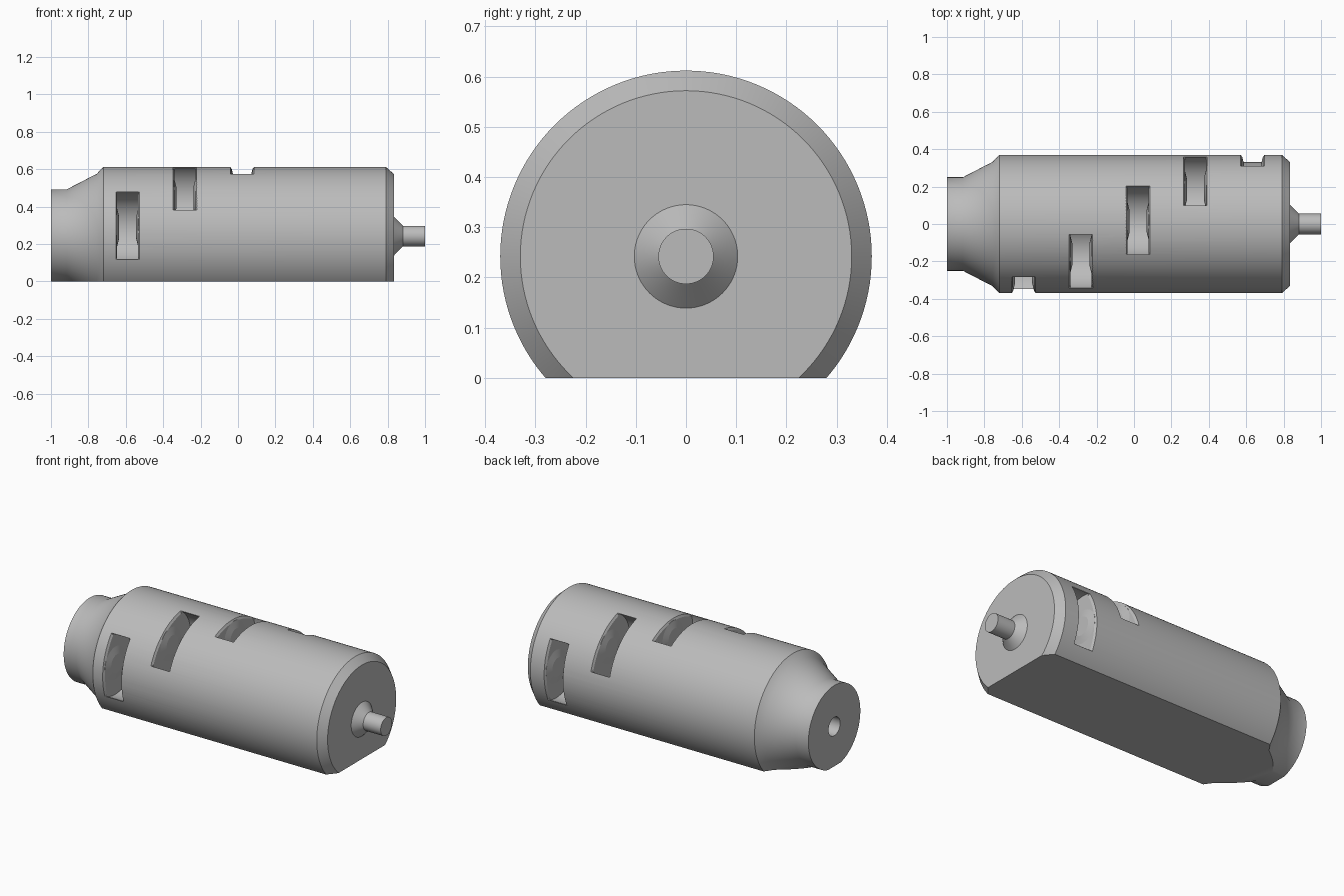
import bpy, bmesh, math
from math import sin, cos, radians, pi

cube = bpy.data.objects.get("Cube")
if cube:
    bpy.data.objects.remove(cube, do_unlink=True)

AXIS_Z = 0.242
BODY_R = 0.37

grey = bpy.data.materials.new("plain_grey")
grey.use_nodes = True
grey.diffuse_color = (0.5, 0.5, 0.5, 1)
grey.node_tree.nodes["Principled BSDF"].inputs["Base Color"].default_value = (0.5, 0.5, 0.5, 1)


def finish(name, bm):
    bmesh.ops.recalc_face_normals(bm, faces=bm.faces)
    mesh = bpy.data.meshes.new(name)
    bm.to_mesh(mesh)
    bm.free()
    mesh.materials.append(grey)
    obj = bpy.data.objects.new(name, mesh)
    bpy.context.collection.objects.link(obj)
    return obj


def revolve(name, profile, y=0.0, z=AXIS_Z, sides=96):
    """Closed solid turned around a line parallel to x; profile is (x, radius)."""
    bm = bmesh.new()
    rings = []
    for x, r in profile:
        rings.append([bm.verts.new((x, y + r * cos(2 * pi * i / sides), z + r * sin(2 * pi * i / sides)))
                      for i in range(sides)])
    for a, b in zip(rings, rings[1:]):
        for i in range(sides):
            j = (i + 1) % sides
            bm.faces.new((a[i], a[j], b[j], b[i]))
    bm.faces.new(rings[0])
    bm.faces.new(rings[-1])
    return finish(name, bm)


def rim_cutter(x, angle, steps=24):
    """Curved tapered strip that chamfers the mouth of a pocket."""
    bm = bmesh.new()
    rows = []
    for i in range(steps + 1):
        t = 2 * i / steps - 1
        row = []
        for side, r, half_w, half_a in ((-1, 0.357, 0.056, 28.5), (1, 0.357, 0.056, 28.5),
                                        (1, 0.385, 0.072, 31), (-1, 0.385, 0.072, 31)):
            a = radians(angle + t * half_a)
            row.append(bm.verts.new((x + side * half_w, r * cos(a), AXIS_Z + r * sin(a))))
        rows.append(row)
    for a, b in zip(rows, rows[1:]):
        for i in range(4):
            j = (i + 1) % 4
            bm.faces.new((a[i], a[j], b[j], b[i]))
    bm.faces.new(rows[0])
    bm.faces.new(rows[-1])
    return finish("rim_cutter", bm)


def cut(target, cutter):
    cutter.hide_render = True
    mod = target.modifiers.new("cut", "BOOLEAN")
    mod.operation = "DIFFERENCE"
    mod.solver = "EXACT"
    mod.object = cutter
    bpy.context.view_layer.objects.active = target
    bpy.ops.object.modifier_apply(modifier=mod.name)
    bpy.data.objects.remove(cutter, do_unlink=True)


def smooth(obj, angle=28):
    bpy.ops.object.select_all(action="DESELECT")
    obj.select_set(True)
    bpy.context.view_layer.objects.active = obj
    bpy.ops.object.shade_smooth_by_angle(angle=radians(angle))


# Turned body: neck, shoulder, barrel, chamfered end, stub pin
body = revolve("body", [(-1, 0.25), (-0.915, 0.25), (-0.755, 0.333), (-0.72, BODY_R),
                        (0.79, BODY_R), (0.835, 0.33), (0.835, 0.103),
                        (0.882, 0.055), (1, 0.055)], sides=128)

# Flat underside
bm = bmesh.new()
bmesh.ops.create_cube(bm, size=1)
for v in bm.verts:
    v.co = (v.co.x * 3, v.co.y * 2, v.co.z - 0.5)
cut(body, finish("flat_cutter", bm))

# Socket in the neck end
cut(body, revolve("socket_cutter", [(-1.1, 0.056), (-0.85, 0.056)], sides=48))

# Spiral of round-bottomed pockets, each with a boss on both side walls
PIVOT = 0.262
for n in range(5):
    x = -0.59 + 0.306 * n
    angle = 170 - 41.7 * n
    y = PIVOT * cos(radians(angle))
    z = AXIS_Z + PIVOT * sin(radians(angle))
    cut(body, revolve("pocket_cutter", [(x - 0.056, 0.191), (x + 0.056, 0.191)], y, z))
    cut(body, rim_cutter(x, angle))
    for side, label in ((-1, "right"), (1, "left")):
        boss = revolve(f"pocket_boss_{label}_{n + 1}",
                       [(x + side * 0.058, 0.1), (x + side * 0.056, 0.1), (x + side * 0.045, 0.056)],
                       y, z, 64)
        smooth(boss, 10)

smooth(body)
